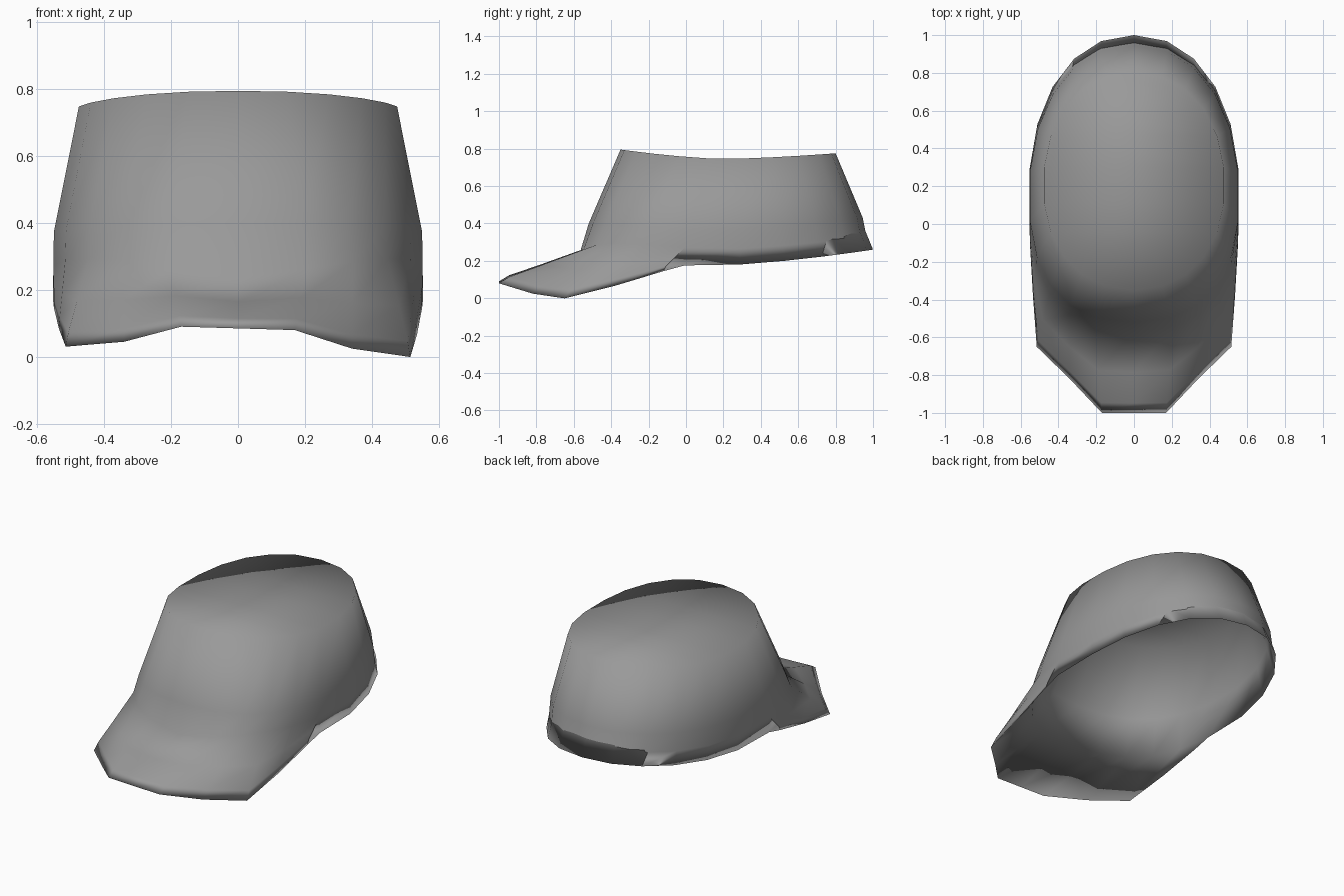
import bpy, bmesh, math
from mathutils import Vector

cube = bpy.data.objects.get("Cube")
if cube:
    bpy.data.objects.remove(cube, do_unlink=True)

cloth = bpy.data.materials.new("grey cloth")
cloth.use_nodes = True
GREY = (0.32, 0.32, 0.32, 1)
cloth.diffuse_color = GREY
cloth.node_tree.nodes["Principled BSDF"].inputs["Base Color"].default_value = GREY

COUNT = 22   # points round the crown
REACH = 5    # points on each side of the centre that carry the brim
bm = bmesh.new()


def bridge(upper, lower, closed=True):
    count = len(upper)
    for i in range(count if closed else count - 1):
        j = (i + 1) % count
        bm.faces.new((lower[i], lower[j], upper[j], upper[i]))


def cap(loop, flip=False):
    """Close a loop with strips running from side to side."""
    for i in range(COUNT // 2):
        strip = list(dict.fromkeys((loop[i], loop[i + 1], loop[-i - 1], loop[-i])))
        bm.faces.new(strip[::-1] if flip else strip)


def power(value, exponent):
    return math.copysign(abs(value) ** exponent, value)


def ring(width, front, back, heights, front_power, middle=0.15, lift=0):
    """Egg-shaped loop; heights are side, front, back; lift raises the front corners."""
    z_side, z_front, z_back = heights
    verts = []
    for i in range(COUNT):
        t = math.tau * i / COUNT
        ahead = math.cos(t) > 0
        p = front_power if ahead else 0.92
        s, c = power(math.sin(t), p), abs(math.cos(t)) ** p
        y = middle + ((front if ahead else back) - middle) * c
        z = z_side + ((z_front if ahead else z_back) - z_side) * c ** 1.5
        if ahead:
            z += lift * abs(math.sin(2 * t))
        verts.append(bm.verts.new((width * s, y, z)))
    return verts


def front_part(loop):
    return [loop[i] for i in range(-REACH, REACH + 1)]


# Crown: closed saddle top, bulging wall, flared hem
top = ring(0.48, -0.35, 0.8, (0.745, 0.795, 0.775), 0.92, 0.2)
bulge = ring(0.555, -0.52, 0.945, (0.37, 0.4, 0.43), 0.82)
waist = ring(0.556, -0.57, 0.965, (0.26, 0.235, 0.33), 0.78, lift=0.05)
hem = ring(0.558, -0.57, 1.0, (0.175, 0.18, 0.26), 0.78)
cap(top)
for upper, lower in ((top, bulge), (bulge, waist), (waist, hem)):
    bridge(upper, lower)

# Lining: just inside the wall, open below
lining_bulge = ring(0.54, -0.505, 0.93, (0.37, 0.4, 0.43), 0.82)
lining_top = ring(0.465, -0.335, 0.785, (0.73, 0.78, 0.76), 0.92, 0.2)
bridge(hem, lining_bulge)
bridge(lining_bulge, lining_top)
cap(lining_top, flip=True)

# Brim: grows out of the wall and folds back under to the hem
half = [(0.55, -0.12, 0.145), (0.535, -0.38, 0.075), (0.515, -0.65, 0.015),
        (0.34, -0.82, 0.035), (0.17, -1, 0.085), (0, -1, 0.085)]
edge = [Vector((-x, y, z)) for x, y, z in half]
edge += [Vector(p) for p in reversed(half[:-1])]
for p in edge:
    p.z -= 0.03 * p.x * min(1, max(0, -p.y - 0.12) * 2)   # slight droop to the left

root = front_part(waist)
rows = [root]
for blend, rise in ((0.5, 0.005), (0.88, 0.012), (1, 0)):
    rows.append([bm.verts.new(r.co.lerp(p, blend) + Vector((0, 0, rise)))
                 for r, p in zip(root, edge)])
rows.append(front_part(hem))
for upper, lower in zip(rows, rows[1:]):
    bridge(upper, lower, closed=False)

# One smooth cloth surface
mesh = bpy.data.meshes.new("cap")
bm.to_mesh(mesh)
bm.free()
mesh.materials.append(cloth)
for face in mesh.polygons:
    face.use_smooth = True
bpy.context.collection.objects.link(bpy.data.objects.new("cap", mesh))
